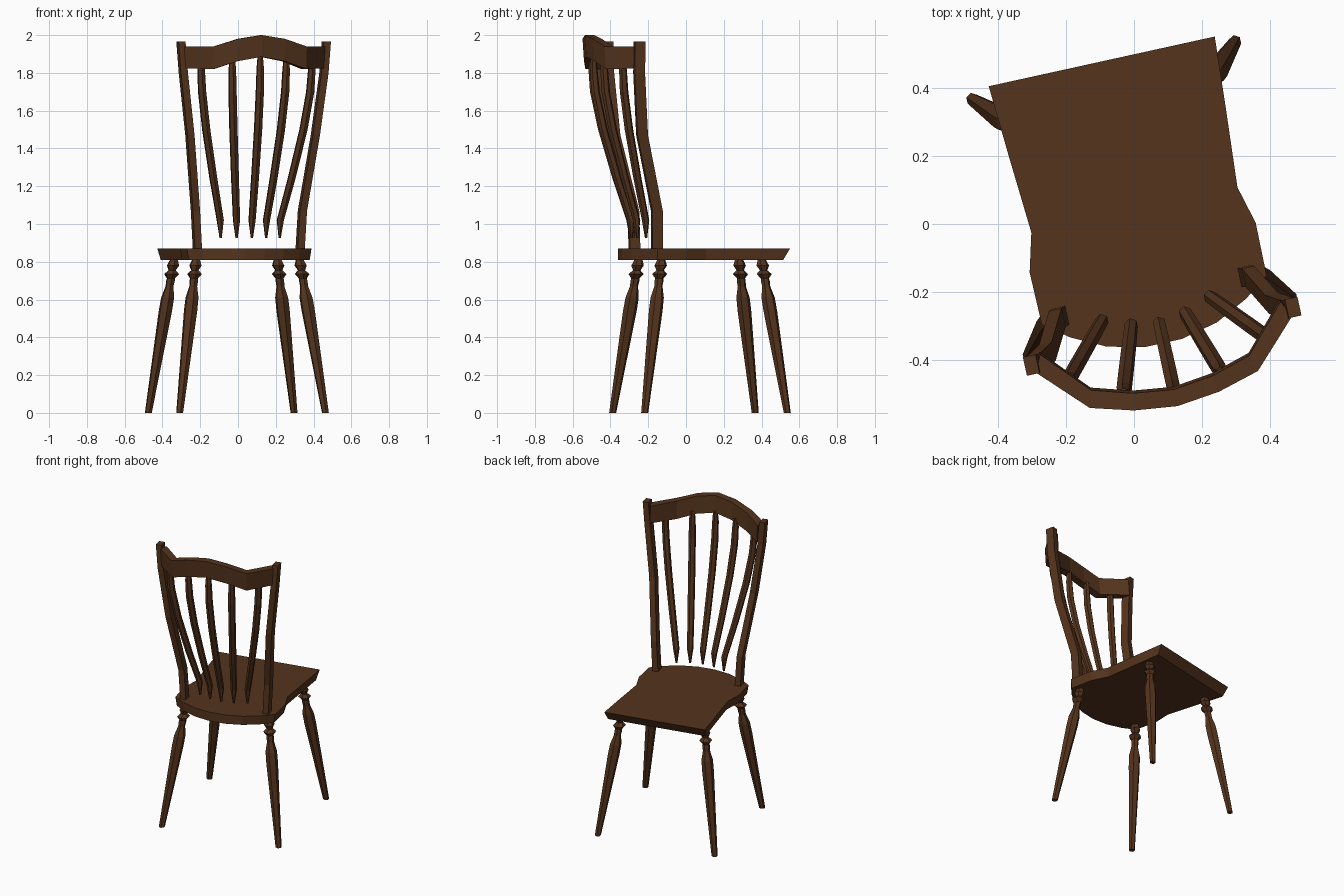
import bpy, bmesh, math
from mathutils import Matrix

if "Cube" in bpy.data.objects:
    bpy.data.objects.remove(bpy.data.objects["Cube"])

# The whole chair is turned slightly about z
TURN = Matrix.Rotation(math.radians(12.4), 4, 'Z') @ Matrix.Translation((0.01, 0, 0))

wood = bpy.data.materials.new("dark_wood")
wood.diffuse_color = (0.09, 0.034, 0.012, 1)
wood.use_nodes = True
wood.node_tree.nodes["Principled BSDF"].inputs["Base Color"].default_value = wood.diffuse_color


def loft(name, rings, closed_caps=True):
    """Skin a list of equal-length vertex rings with flat faces."""
    bm = bmesh.new()
    rows = [[bm.verts.new(p) for p in r] for r in rings]
    n = len(rows[0])
    for a, b in zip(rows, rows[1:]):
        for i in range(n):
            j = (i + 1) % n
            bm.faces.new((a[i], a[j], b[j], b[i]))
    bm.faces.new(rows[0][::-1])
    bm.faces.new(rows[-1])
    bmesh.ops.recalc_face_normals(bm, faces=bm.faces)
    me = bpy.data.meshes.new(name)
    bm.to_mesh(me)
    bm.free()
    me.materials.append(wood)
    ob = bpy.data.objects.new(name, me)
    ob.matrix_world = TURN
    bpy.context.collection.objects.link(ob)
    return ob


def circle(x, y, z, r, n=6):
    return [(x + r * math.cos(math.tau * (i + .5) / n),
             y + r * math.sin(math.tau * (i + .5) / n), z) for i in range(n)]


def box_ring(x, y, z, w, d):
    return [(x + sx * w / 2, y + sy * d / 2, z)
            for sx, sy in ((-1, -1), (1, -1), (1, 1), (-1, 1))]


# Seat: shaped outline, underside pulled in at the front edge
half = [(0.34, 0.487), (0.327, 0.28), (0.31, 0.04), (0.34, -0.073), (0.338, -0.23),
        (0.265, -0.285), (0.165, -0.335), (0.055, -0.36)]
outline = half + [(-x, y) for x, y in reversed(half)]
under = [(x * 0.97, y - 0.035 if y > 0.4 else y) for x, y in outline]
loft("seat", [[(x, y, 0.81) for x, y in under], [(x, y, 0.87) for x, y in outline]])

# Turned legs: (height, radius)
leg_profile = [(0, .019), (.3, .029), (.54, .037), (.61, .036), (.67, .022), (.70, .024),
               (.712, .022), (.735, .041), (.755, .02), (.78, .034), (.81, .022)]
for label, y0, y1 in (("front", .46, .347), ("back", -.313, -.198)):
    for side, s in (("left", -1), ("right", 1)):
        rings = []
        for z, r in leg_profile:
            t = z / 0.81
            rings.append(circle(s * (.395 + (.281 - .395) * t), y0 + (y1 - y0) * t, z, r))
        loft(f"{label}_leg_{side}", rings)

# Back posts: (half width, depth, height)
post_path = [(.278, -.22, .86), (.29, -.224, 1.07), (.34, -.315, 1.47),
             (.381, -.34, 1.8), (.394, -.34, 1.965)]
for side, s in (("left", -1), ("right", 1)):
    loft(f"back_post_{side}", [box_ring(s * x, y, z, .038, .056) for x, y, z in post_path])

# Crest rail: (half width, outer depth, bottom, top)
rail_half = [(.385, -.365, 1.825, 1.94), (.253, -.5, 1.82, 1.94),
             (.128, -.535, 1.862, 1.98), (0, -.55, 1.885, 2.0)]
sections = [(-x, y, b, t) for x, y, b, t in rail_half] + rail_half[-2::-1]
rail = []
for x, y, b, t in sections:
    xi, yi = x * 0.94, y + 0.05
    rail.append([(x, y + .008, b), (x, y, t), (xi, yi, t), (xi, yi + .008, b)])
loft("crest_rail", rail)

# Spindles: fan out and lean back; (height, fraction of travel, radius)
spindle_profile = [(.925, 0, .006), (1.02, 0.02, .02), (1.24, .37, .022), (1.5, .74, .023),
                   (1.7, .95, .023), (1.82, 1, .021), (None, 1, .014)]
spindles = [(0, -.297, 0, -.503, 1.9), (.08, -.284, .146, -.478, 1.88), (.16, -.254, .3, -.41, 1.84)]
for i, (x0, y0, x1, y1, top) in enumerate(spindles):
    for s in ((1,) if i == 0 else (-1, 1)):
        loft(f"spindle_{i}_{'left' if s < 0 else 'right'}",
             [circle(s * (x0 + (x1 - x0) * f), y0 + (y1 - y0) * f, z or top, r)
              for z, f, r in spindle_profile])
